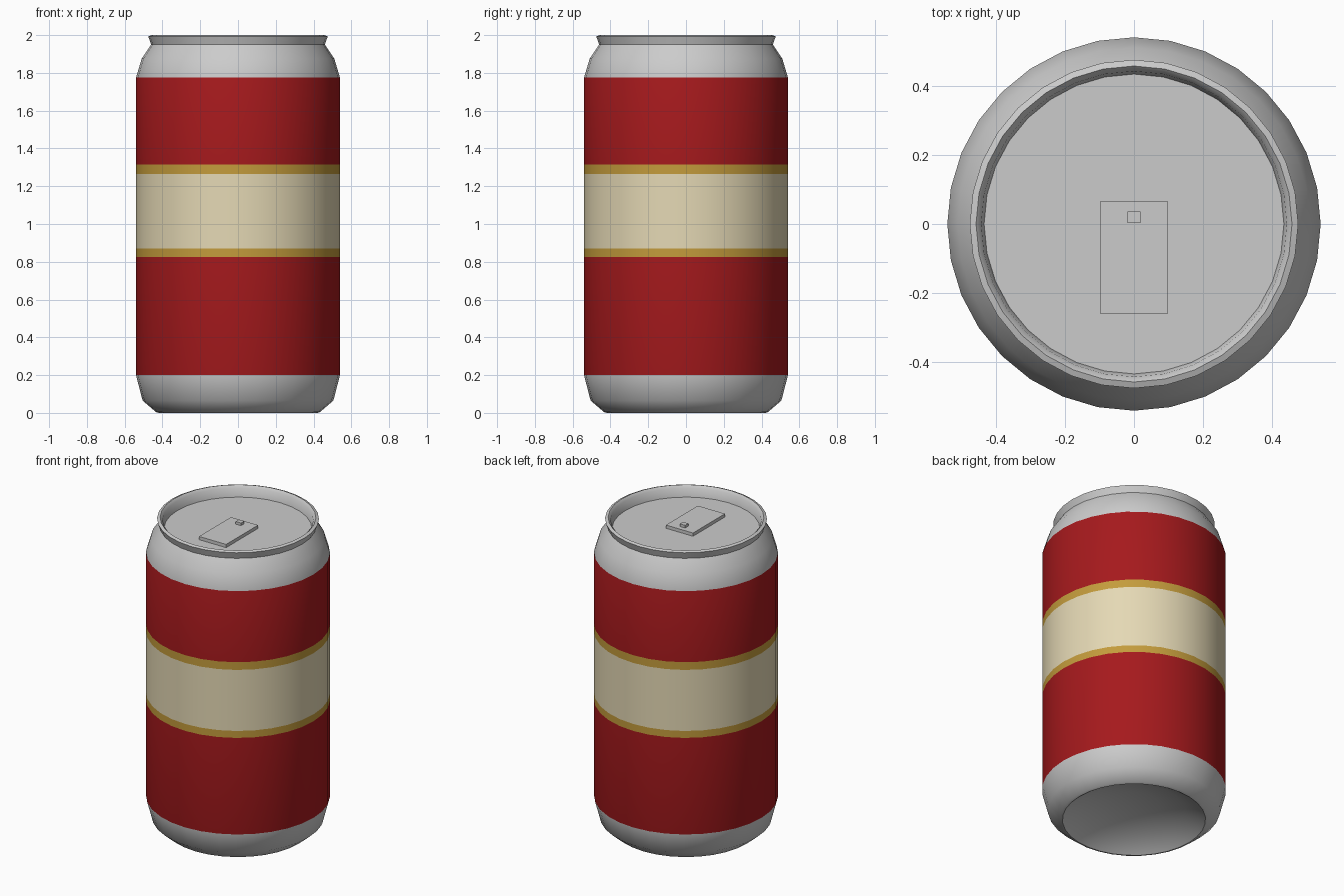
import bpy, bmesh, math

if "Cube" in bpy.data.objects:
    bpy.data.objects.remove(bpy.data.objects["Cube"])

SIDES = 32


def material(name, rgb):
    m = bpy.data.materials.new(name)
    m.diffuse_color = (*rgb, 1)
    m.use_nodes = True
    m.node_tree.nodes["Principled BSDF"].inputs["Base Color"].default_value = m.diffuse_color
    return m


def add_object(name, bm, mats=()):
    bmesh.ops.recalc_face_normals(bm, faces=bm.faces)
    mesh = bpy.data.meshes.new(name)
    bm.to_mesh(mesh)
    bm.free()
    for m in mats:
        mesh.materials.append(m)
    ob = bpy.data.objects.new(name, mesh)
    bpy.context.collection.objects.link(ob)
    return ob


def smooth(ob, degrees):
    bpy.ops.object.select_all(action='DESELECT')
    ob.select_set(True)
    bpy.context.view_layer.objects.active = ob
    bpy.ops.object.shade_smooth_by_angle(angle=math.radians(degrees))


def lathe(name, profile, mats=()):
    """Spin (radius, z, material of the strip above) points round z."""
    bm = bmesh.new()
    rings = []
    for r, z, _ in profile:
        if r == 0:
            rings.append([bm.verts.new((0, 0, z))] * SIDES)
        else:
            rings.append([bm.verts.new((r * math.cos(2 * math.pi * i / SIDES),
                                        r * math.sin(2 * math.pi * i / SIDES), z))
                          for i in range(SIDES)])
    for (_, _, mat), a, b in zip(profile, rings, rings[1:]):
        for i in range(SIDES):
            j = (i + 1) % SIDES
            corners = list(dict.fromkeys((a[i], a[j], b[j], b[i])))
            bm.faces.new(corners).material_index = mat
    return add_object(name, bm, mats)


def box(name, x, y, z):
    bm = bmesh.new()
    bmesh.ops.create_cube(bm, size=1)
    for v in bm.verts:
        v.co = [lo + (c + 0.5) * (hi - lo) for c, (lo, hi) in zip(v.co, (x, y, z))]
    return add_object(name, bm)


red = material("label_red", (0.38, 0.01, 0.012))
gold = material("label_gold", (0.55, 0.33, 0.045))
cream = material("label_cream", (0.78, 0.69, 0.46))

# Can body: domed underside, painted wall, shoulder, neck and rolled rim
body = lathe("can_body", [
    (0, 0.11, 0), (0.15, 0.10, 0), (0.30, 0.065, 0), (0.39, 0.02, 0),
    (0.42, 0, 0), (0.435, 0.005, 0), (0.505, 0.065, 0),
    (0.54, 0.20, 1), (0.54, 0.825, 2), (0.54, 0.87, 3),
    (0.54, 1.265, 2), (0.54, 1.315, 1), (0.54, 1.775, 0),
    (0.51, 1.875, 0), (0.46, 1.95, 0), (0.475, 1.993, 0),
    (0.457, 2.0, 0), (0.442, 1.985, 0), (0.432, 1.92, 0),
], (None, red, gold, cream))
smooth(body, 40)

# Recessed lid
lid = lathe("lid", [(0, 1.91, 0), (0.44, 1.91, 0), (0.44, 1.93, 0), (0, 1.93, 0)])
smooth(lid, 30)

# Pull tab and its rivet
box("pull_tab", (-0.097, 0.097), (-0.26, 0.067), (1.93, 1.951))
box("tab_rivet", (-0.019, 0.019), (0.003, 0.036), (1.945, 1.968))
